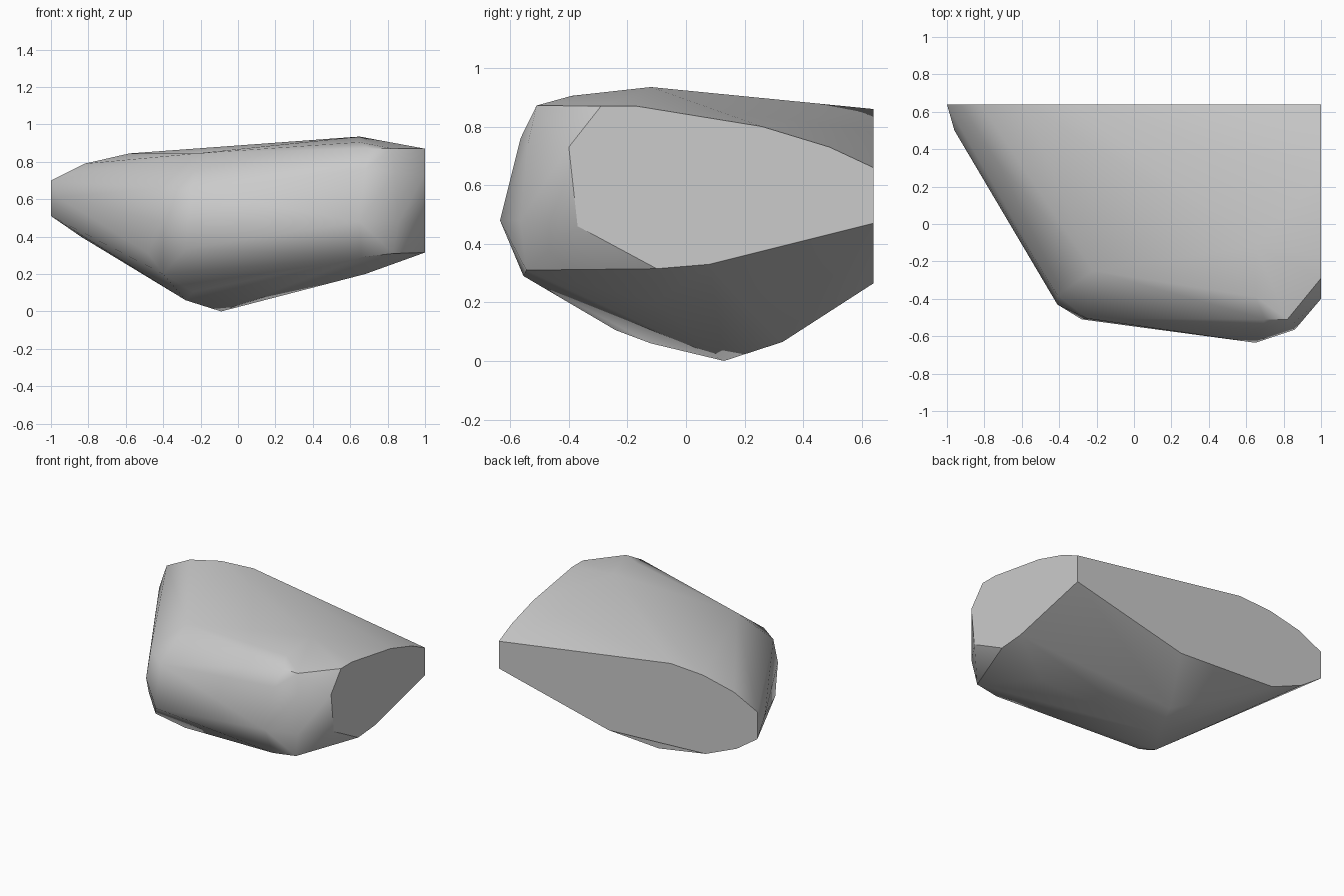
import bpy
import bmesh
import math
from mathutils import Vector

default_cube = bpy.data.objects.get("Cube")
if default_cube:
    bpy.data.objects.remove(default_cube, do_unlink=True)


def make_material(name, colour):
    material = bpy.data.materials.new(name)
    material.use_nodes = True
    material.diffuse_color = colour
    shader = material.node_tree.nodes["Principled BSDF"]
    shader.inputs["Base Color"].default_value = colour
    shader.inputs["Roughness"].default_value = 0.9
    return material


def hull_object(name, points, material):
    """Wrap a convex skin around the points and merge its flat cuts."""
    bm = bmesh.new()
    for point in points:
        bm.verts.new(Vector(point))
    hull = bmesh.ops.convex_hull(bm, input=bm.verts, use_existing_faces=False)
    unused = hull["geom_interior"] + hull["geom_unused"]
    loose = {item for item in unused if isinstance(item, bmesh.types.BMVert)}
    bmesh.ops.delete(bm, geom=list(loose), context="VERTS")
    bmesh.ops.dissolve_limit(bm, angle_limit=math.radians(1),
                             verts=bm.verts, edges=bm.edges)
    bmesh.ops.recalc_face_normals(bm, faces=bm.faces)
    mesh = bpy.data.meshes.new(name)
    bm.to_mesh(mesh)
    bm.free()
    mesh.materials.append(material)
    obj = bpy.data.objects.new(name, mesh)
    bpy.context.collection.objects.link(obj)
    return obj


# Flat cut at the back, drawn as an x-z profile
back_y = 0.64
back_profile = [(1, .66), (-.33, .86), (-.58, .845), (-.82, .79), (-1, .7),
                (-1, .51), (-.84, .4), (-.6, .3), (.15, .265), (1, .47)]
back_cut = [(x, back_y, z) for x, z in back_profile]

# Flat cut at the side, drawn as a y-z profile
side_x = 1.0
side_profile = [(-.29, .87), (-.17, .87), (.26, .8), (.49, .73),
                (.08, .33), (-.1, .315), (-.37, .46), (-.4, .73)]
side_cut = [(side_x, y, z) for y, z in side_profile]

# Crown: the high ridge and its front shoulder
crown = [(.65, -.12, .935), (.65, -.39, .905), (.7, -.51, .872),
         (.82, -.51, .872), (-.22, -.25, .845)]

# Blunt front, from the near corner round to the far tip
front = [(.68, -.565, .76), (.84, -.54, .74), (.65, -.635, .48),
         (.86, -.565, .48), (.66, -.555, .29), (.83, -.545, .31),
         (-.25, -.505, .65), (-.28, -.51, .335), (-.41, -.43, .48),
         (-.41, -.38, .66), (-.48, -.3, .31), (-.96, .5, .61)]

# Keel: the low point and the slopes around it
keel = [(-.09, .13, 0), (-.28, -.12, .06), (-.24, -.24, .105),
        (-.4, -.34, .2), (-.02, .33, .065), (.68, -.1, .2)]

stone = make_material("stone grey", (0.6, 0.6, 0.6, 1.0))
rock = hull_object("rock", back_cut + side_cut + crown + front + keel, stone)

# Soft worn surface with crisp edges round the cuts
bpy.ops.object.select_all(action="DESELECT")
rock.select_set(True)
bpy.context.view_layer.objects.active = rock
bpy.ops.object.shade_smooth_by_angle(angle=math.radians(35))
